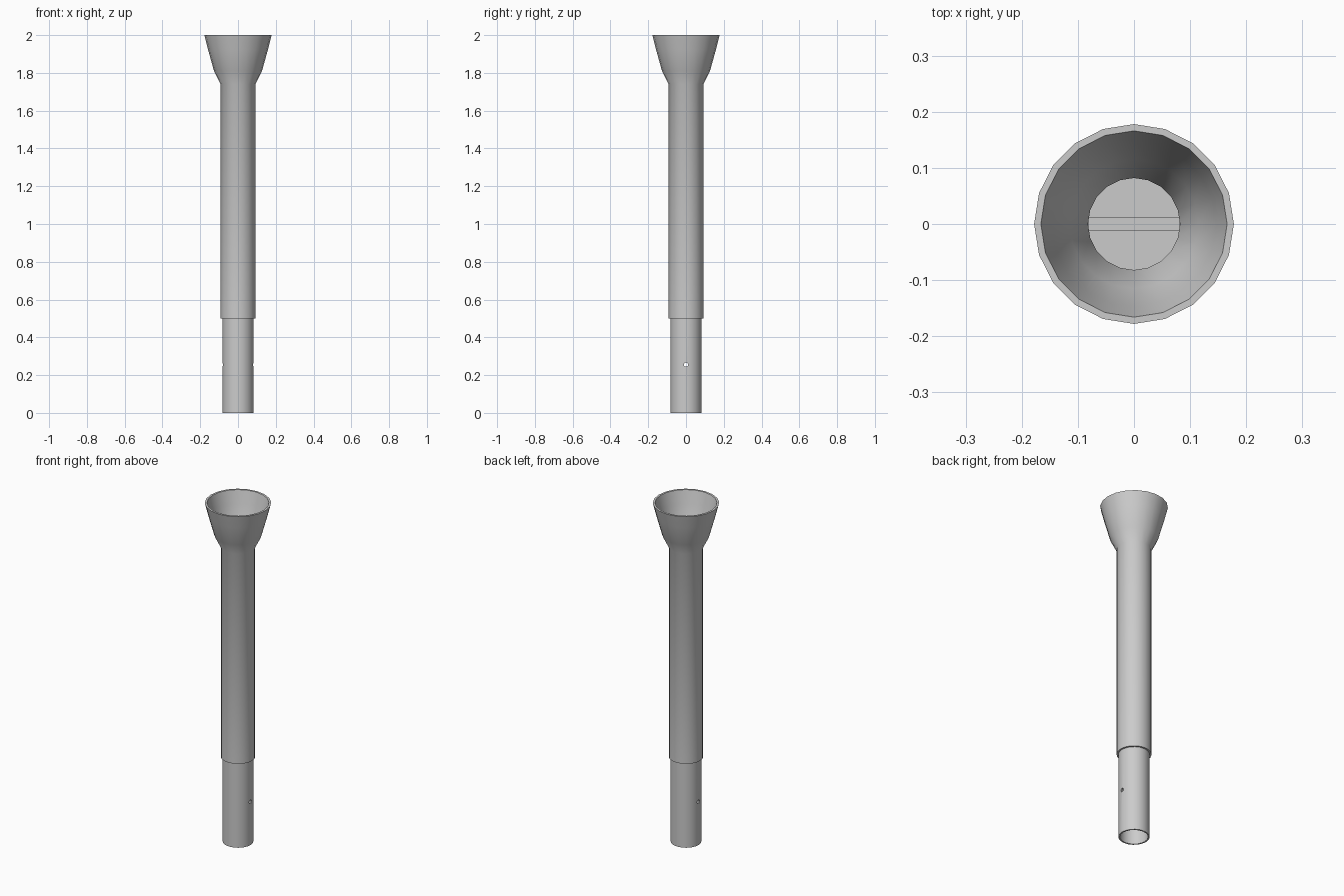
import bpy, bmesh, math
from mathutils import Matrix

cube = bpy.data.objects.get("Cube")
if cube:
    bpy.data.objects.remove(cube, do_unlink=True)

SIDES = 20
metal = bpy.data.materials.new("grey_metal")
metal.use_nodes = True
grey = (0.6, 0.6, 0.6, 1)
metal.diffuse_color = grey
metal.node_tree.nodes["Principled BSDF"].inputs["Base Color"].default_value = grey


def finish(name, bm):
    bmesh.ops.recalc_face_normals(bm, faces=bm.faces[:])
    mesh = bpy.data.meshes.new(name)
    bm.to_mesh(mesh)
    bm.free()
    mesh.materials.append(metal)
    obj = bpy.data.objects.new(name, mesh)
    bpy.context.collection.objects.link(obj)
    return obj


def select(obj):
    bpy.ops.object.select_all(action='DESELECT')
    obj.select_set(True)
    bpy.context.view_layer.objects.active = obj


def smooth(obj):
    select(obj)
    bpy.ops.object.shade_smooth_by_angle(angle=math.radians(32))


def lathe(name, profile, closed):
    """Turn (radius, height) points around z; open profiles get flat end discs."""
    bm = bmesh.new()
    rings = []
    for r, z in profile:
        rings.append([bm.verts.new((r * math.cos(a), r * math.sin(a), z))
                      for a in (math.tau * i / SIDES for i in range(SIDES))])
    pairs = list(zip(rings, rings[1:]))
    if closed:
        pairs.append((rings[-1], rings[0]))
    else:
        bm.faces.new(rings[0])
        bm.faces.new(rings[-1])
    for a, b in pairs:
        for i in range(SIDES):
            j = (i + 1) % SIDES
            bm.faces.new((a[i], a[j], b[j], b[i]))
    return finish(name, bm)


# Main tube with flared mouth, inner floor and hollow underside
FLOOR = 1.25
main_tube = lathe("main_tube", [
    (0.082, FLOOR), (0.082, 1.745), (0.115, 1.81), (0.147, 1.925), (0.166, 2.0),
    (0.178, 2.0), (0.159, 1.925), (0.127, 1.81), (0.092, 1.74),
    (0.092, 0.5), (0.074, 0.5), (0.074, FLOOR - 0.02)], closed=False)
smooth(main_tube)

# Narrow lower tube, open at the bottom
lower_tube = lathe("lower_tube", [
    (0.082, 0.0), (0.082, 0.5), (0.074, 0.5), (0.074, 0.0)], closed=True)

# Pin hole drilled through both sides of the lower tube
bm = bmesh.new()
bmesh.ops.create_cone(bm, cap_ends=True, segments=12, radius1=0.011, radius2=0.011,
                      depth=0.4, matrix=Matrix.Translation((0, 0, 0.255))
                      @ Matrix.Rotation(math.pi / 2, 4, 'Y'))
drill = finish("pin_hole_cutter", bm)
drill.hide_render = True
cut = lower_tube.modifiers.new("pin_hole", 'BOOLEAN')
cut.operation = 'DIFFERENCE'
cut.solver = 'EXACT'
cut.object = drill
select(lower_tube)
bpy.ops.object.modifier_apply(modifier=cut.name)
bpy.data.objects.remove(drill, do_unlink=True)
smooth(lower_tube)

# Flat bar across the inner floor
bm = bmesh.new()
bmesh.ops.create_cube(bm, size=1, matrix=Matrix.Translation((0, 0, FLOOR + 0.005))
                      @ Matrix.Diagonal((0.162, 0.024, 0.012, 1)))
finish("floor_bar", bm)
